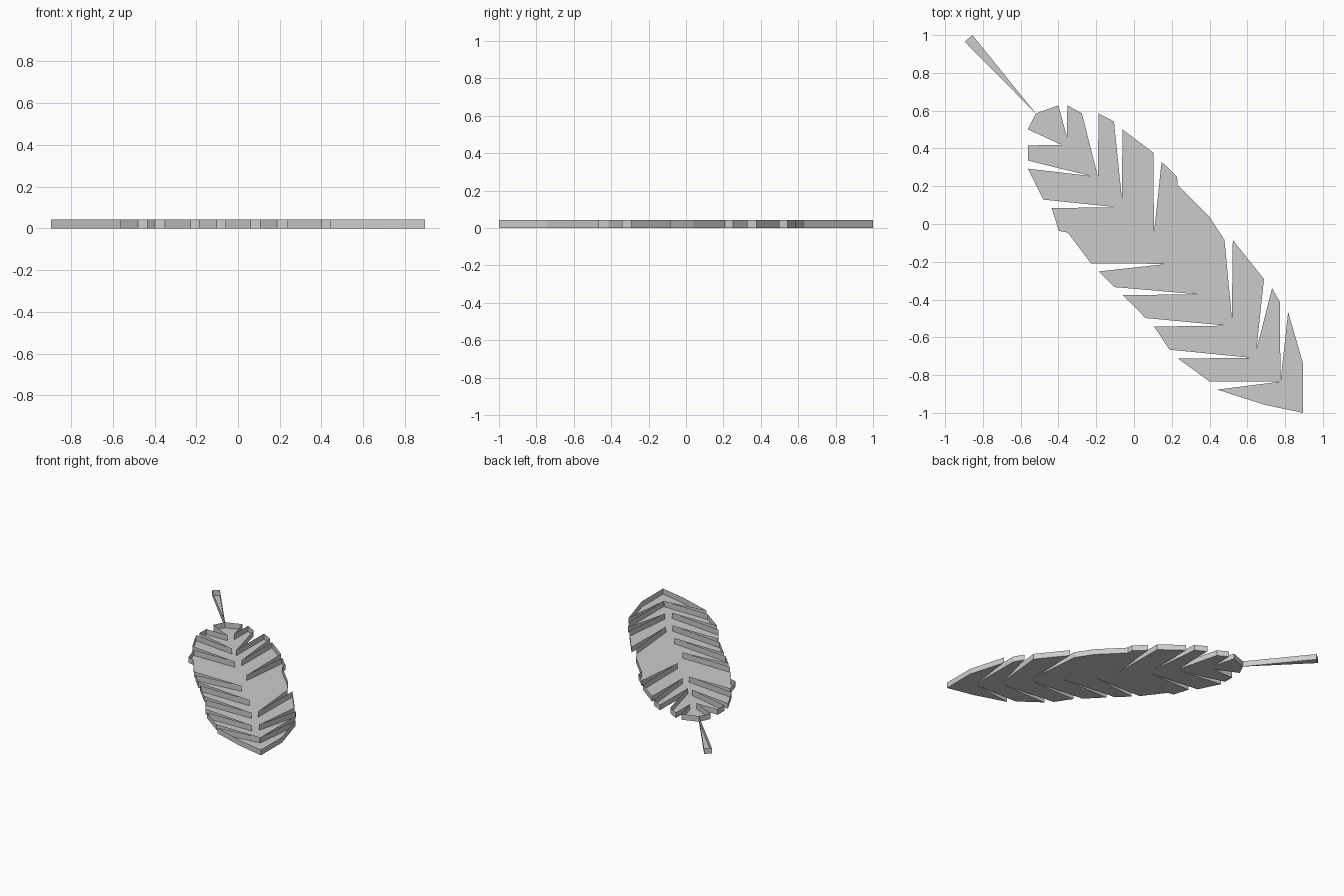
import bpy
import bmesh

default_cube = bpy.data.objects.get("Cube")
if default_cube:
    bpy.data.objects.remove(default_cube, do_unlink=True)

RIM_HEIGHT = 0.043
GREY = (0.6, 0.6, 0.6, 1.0)


def flat_material(name, colour):
    material = bpy.data.materials.new(name)
    material.use_nodes = True
    material.diffuse_color = colour
    shader = material.node_tree.nodes["Principled BSDF"]
    shader.inputs["Base Color"].default_value = colour
    return material


def margin(lobes, notches):
    """Join the lobe edges of one leaf side, dipping into a notch between each pair."""
    points = []
    for index, lobe in enumerate(lobes):
        points += lobe
        if index < len(notches):
            points.append(notches[index])
    return points


def open_tray(name, outline, material):
    """Raise a rim around a floor; the outline is in hundredths of a unit, the top stays open."""
    bm = bmesh.new()
    corners = [bm.verts.new((x / 100, y / 100, 0)) for x, y in outline]
    bm.faces.new(corners)
    rim = bmesh.ops.extrude_edge_only(bm, edges=bm.edges[:])
    raised = [item for item in rim["geom"] if isinstance(item, bmesh.types.BMVert)]
    bmesh.ops.translate(bm, verts=raised, vec=(0, 0, RIM_HEIGHT))
    bmesh.ops.recalc_face_normals(bm, faces=bm.faces)
    mesh = bpy.data.meshes.new(name)
    bm.to_mesh(mesh)
    bm.free()
    mesh.materials.append(material)
    tray = bpy.data.objects.new(name, mesh)
    bpy.context.collection.objects.link(tray)
    return tray


leaf_grey = flat_material("leaf grey", GREY)

# Upper margin, from the stem down to the leaf tip
upper_lobes = [
    [(-52, 58.5), (-40, 62.8)],
    [(-35.3, 62.8), (-27.6, 58.6)],
    [(-18.8, 58.6), (-10.6, 54.3)],
    [(-6.1, 50.1), (10.2, 37.8)],
    [(14.6, 33), (22.8, 25.1), (23.1, 20.8), (39.9, 3.8), (47.9, -8.4)],
    [(52.3, -8.4), (68.8, -29.1)],
    [(73.1, -33.9), (77.3, -41.4)],
    [(81.6, -46.6), (89.6, -74.2), (89.6, -100)],
]
upper_notches = [(-35.5, 46), (-19.1, 25), (-6.4, 13.3), (10.6, -4.8),
                 (51.8, -49.9), (64.8, -66.7), (77.5, -84)]

# Lower margin, from the leaf tip back up to the stem
lower_lobes = [
    [(69.1, -95.7), (44.1, -87.7)],
    [(39.9, -83.3), (23.4, -71.3)],
    [(18.7, -66.5), (10.6, -54.3)],
    [(6.1, -49.8), (-6, -37.5)],
    [(-10.4, -33.4), (-18.6, -25.1)],
    [(-22.8, -20.9), (-35, -4.6), (-39.8, -3.6), (-43.6, 8.4)],
    [(-48, 12.9), (-56.2, 29.3)],
    [(-56.2, 33.6), (-56.2, 41.6)],
    [(-56.2, 50.1)],
]
lower_notches = [(77, -83.5), (61.5, -70.8), (49.3, -53.8), (35.9, -37.4),
                 (17.9, -21.1), (-8.9, 8.9), (-22.9, 25.4), (-38.3, 41.9)]

outline = margin(upper_lobes, upper_notches) + margin(lower_lobes, lower_notches)
open_tray("leaf_blade", outline, leaf_grey)

# Stem, a wedge tapering to a point where it meets the blade
open_tray("leaf_stem", [(-52, 58.5), (-89.6, 96.5), (-85.5, 100)], leaf_grey)
